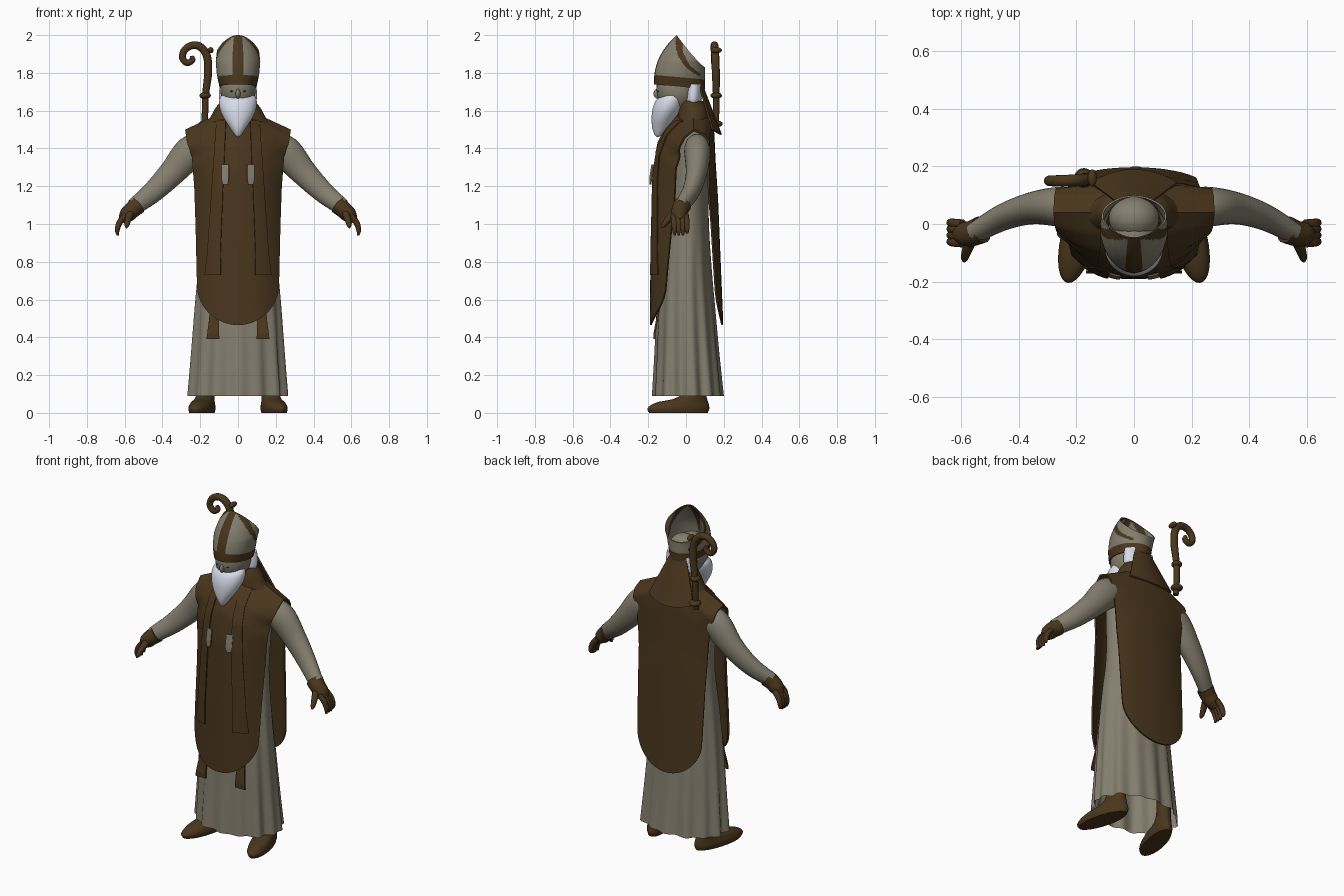
import bpy, bmesh, math
from mathutils import Vector, Matrix

if "Cube" in bpy.data.objects:
    bpy.data.objects.remove(bpy.data.objects["Cube"], do_unlink=True)


def material(name, rgb):
    m = bpy.data.materials.new(name)
    m.use_nodes = True
    m.diffuse_color = (*rgb, 1)
    bsdf = next(n for n in m.node_tree.nodes if n.type == 'BSDF_PRINCIPLED')
    bsdf.inputs["Base Color"].default_value = (*rgb, 1)
    return m


BROWN = material("brown cloth", (0.068, 0.037, 0.012))
LINEN = material("pale linen", (0.23, 0.21, 0.157))
WHITE = material("white hair", (0.69, 0.72, 0.81))


def finish(name, bm, mats, angle=50):
    bmesh.ops.remove_doubles(bm, verts=bm.verts, dist=1e-5)
    bmesh.ops.recalc_face_normals(bm, faces=bm.faces)
    me = bpy.data.meshes.new(name)
    bm.to_mesh(me)
    bm.free()
    for m in mats:
        me.materials.append(m)
    me.shade_smooth()
    me.set_sharp_from_angle(angle=math.radians(angle))
    ob = bpy.data.objects.new(name, me)
    bpy.context.collection.objects.link(ob)
    return ob


def grid(name, f, nu, nv, mats, ring=False, caps=False, thick=0, rule=None):
    """Surface from f(u, v) with u and v in 0..1; ring closes it along u."""
    bm = bmesh.new()
    cols = nu if ring else nu + 1
    rows = [[bm.verts.new(f(i / nu, j / nv)) for i in range(cols)]
            for j in range(nv + 1)]
    for j in range(nv):
        for i in range(nu):
            k = (i + 1) % cols
            face = bm.faces.new((rows[j][i], rows[j][k], rows[j + 1][k], rows[j + 1][i]))
            if rule:
                face.material_index = rule((i + .5) / nu, (j + .5) / nv)
    if caps:
        bm.faces.new(rows[0][::-1])
        bm.faces.new(rows[-1])
    if thick:
        bmesh.ops.recalc_face_normals(bm, faces=bm.faces)
        bmesh.ops.solidify(bm, geom=bm.faces[:], thickness=thick)
    return finish(name, bm, mats)


def table(t, x):
    """Linear look-up in a list of (position, value) pairs."""
    if x <= t[0][0]:
        return t[0][1]
    for (a, p), (b, q) in zip(t, t[1:]):
        if x <= b:
            return p + (q - p) * (x - a) / (b - a)
    return t[-1][1]


def smooth(pts, v):
    """Catmull-Rom point at v along a list of tuples."""
    p = [Vector(q) for q in pts]
    s = v * (len(p) - 1)
    i = min(int(s), len(p) - 2)
    t = s - i
    b, c = p[i], p[i + 1]
    a = p[i - 1] if i else b * 2 - c
    d = p[i + 2] if i + 2 < len(p) else c * 2 - b
    return (b * 2 + (c - a) * t + (a * 2 - b * 5 + c * 4 - d) * t * t
            + (b * 3 - a - c * 3 + d) * t ** 3) / 2


def loft(name, rings, mat, nu=40, nv=24, pleat=lambda a, z: 1, place=lambda p: p, caps=True):
    """Stacked ellipses given as (z, centre y, radius x, radius y)."""
    def f(u, v):
        z, cy, rx, ry = smooth(rings, v)
        a = u * math.tau
        k = pleat(a, z)
        return place(Vector((rx * k * math.sin(a), cy - ry * k * math.cos(a), z)))
    return grid(name, f, nu, nv, [mat], ring=True, caps=caps)


def sweep(name, pts, mat, side=1, nu=16, nv=16, depth=1):
    """Tube through (x, y, z, radius) points; depth scales its width along y."""
    def f(u, v):
        p = smooth(pts, v)
        t = (smooth(pts, min(1, v + .01)) - smooth(pts, max(0, v - .01))).to_3d().normalized()
        n = Vector((0, 1, 0)).cross(t).normalized()
        a = u * math.tau
        q = p.to_3d() + (n * math.cos(a) + t.cross(n) * math.sin(a) * depth) * p[3]
        return Vector((q.x * side, q.y, q.z))
    return grid(name, f, nu, nv, [mat], ring=True, caps=True)


def ball(name, centre, radii, mat):
    bm = bmesh.new()
    bmesh.ops.create_uvsphere(bm, u_segments=28, v_segments=18, radius=1,
                              matrix=Matrix.Translation(centre) @ Matrix.Diagonal((*radii, 1)))
    return finish(name, bm, [mat])


# Pleated robe, open at the hem
loft("robe", [(.09, .01, .262, .183), (.3, .005, .247, .168), (.55, 0, .23, .152),
              (.8, 0, .209, .132), (1.05, .01, .188, .11), (1.3, .02, .2, .105),
              (1.45, .03, .2, .08), (1.53, .04, .14, .05)], LINEN, 140, 30,
     lambda a, z: 1 + max(0, 1 - z) * (.045 * math.cos(14 * a) + .025 * math.sin(9 * a)),
     caps=False)

# Chasuble: front and back panels meeting along the shoulders
WIDTH = [(.47, .205), (.7, .218), (1, .225), (1.2, .232), (1.36, .245), (1.43, .27), (1.5, .28)]
FRONT = [(0, .04), (.04, -.035), (.1, -.1), (.2, -.152), (.35, -.176), (.7, -.187), (1.2, -.192)]
BACK = [(0, .04), (.02, .1), (.06, .135), (.15, .15), (.3, .157), (.5, .17), (1.15, .197)]
CURL = [(0, 0), (.15, .09), (.35, .115), (.7, .09), (1.2, .05)]


def panel_y(s, z, back=False):
    d = 1.63 - .13 * abs(s) - z
    bend = table(CURL, d) * abs(s) ** 2.5
    return table(BACK, d) - bend * .3 if back else table(FRONT, d) + bend


for label, back in (("front", False), ("back", True)):
    def panel(u, v):
        s = math.sin((u - .5) * math.pi)
        low = .66 - .195 * math.sqrt(max(0, 1 - s * s))
        z = low + (1.63 - .13 * abs(s) - low) * math.sin(v * math.pi / 2)
        return Vector((s * table(WIDTH, z), panel_y(s, z, back), z))
    grid("chasuble_" + label, panel, 40, 40, [BROWN], thick=.01)


# Stole ends, patches and hanging bands
def strip(name, side, z0, z1, centre, half, depth, mat, thick):
    def f(u, v):
        z = z0 + (z1 - z0) * v
        x = table(centre, z) + (u * 2 - 1) * table(half, z)
        return Vector((x * side, depth(x, z), z))
    grid(name, f, 6, 30, [mat], thick=thick)


def over_panel(lift):
    return lambda x, z: panel_y(x / table(WIDTH, z), z) - lift


for side, tag in ((1, "left"), (-1, "right")):
    strip("stole_" + tag, side, .73, 1.55, [(.73, .135), (1.1, .115), (1.55, .09)],
          [(.73, .043), (.85, .035), (1.55, .025)], over_panel(.011), BROWN, .006)
    strip("patch_" + tag, side, 1.21, 1.315, [(1.2, .068)], [(1.21, .013), (1.235, .019)],
          over_panel(.019), LINEN, .005)
    strip("lower_band_" + tag, side, .39, .62, [(.39, .133), (.62, .12)],
          [(.39, .034), (.5, .026)], lambda x, z: -.172 + max(0, z - .42) * .18, BROWN, .01)

# Arms, gloves and shoes
for side, tag in ((1, "left"), (-1, "right")):
    sweep("sleeve_" + tag, [(.18, .055, 1.4, .075), (.25, .06, 1.38, .087),
                            (.35, .055, 1.27, .07), (.45, .025, 1.17, .057),
                            (.55, -.028, 1.09, .045)], LINEN, side, 28, 24, .8)
    sweep("glove_" + tag, [(.53, -.02, 1.1, .048), (.56, -.032, 1.075, .045),
                           (.59, -.035, 1.045, .041), (.615, -.033, 1.015, .022)], BROWN, side)
    for i in range(4):
        y = -.066 + i * .022
        sweep(f"finger_{tag}_{i + 1}", [(.595, y, 1.045, .016), (.626, y + .003, 1.01, .016),
                                        (.639, y + .005, .97, .013),
                                        (.637, y + .006, .94 + .01 * (i == 3), .006)],
              BROWN, side, 10, 8)
    sweep("thumb_" + tag, [(.565, -.05, 1.065, .022), (.58, -.09, 1.03, .018),
                           (.588, -.118, .995, .013), (.59, -.13, .98, .005)], BROWN, side, 10, 8)
    loft("shoe_" + tag, [(0, -.04, .058, .155), (.025, -.04, .063, .164), (.055, -.02, .056, .138),
                         (.08, .03, .048, .08), (.14, .05, .042, .052), (.3, .05, .04, .05)],
         BROWN, 32, 16, place=lambda p: Vector((side * (.182 + p.x - p.y * .22), p.y, p.z)))

# Collar and the cloth hanging behind the head
loft("collar", [(1.5, .04, .2, .08), (1.56, .04, .15, .085), (1.61, .04, .122, .08),
                (1.65, .03, .09, .06)], BROWN)


def veil(u, v):
    s = u * 2 - 1
    z = 1.735 - v * (.235 + .025 * (1 - s * s))
    y = .09 + .1 * v - (.015 + .03 * v) * s * s
    return Vector((s * (.055 + .095 * v), y, z))


grid("neck_veil", veil, 20, 14, [BROWN], thick=.01)

# Head, hair and beard
ball("head", (0, -.045, 1.715), (.094, .112, .12), LINEN)
ball("crown", (0, .02, 1.765), (.088, .076, .085), LINEN)
ball("nose", (0, -.15, 1.69), (.013, .022, .026), LINEN)
loft("hair", [(1.63, .035, .088, .035), (1.66, .038, .099, .046), (1.7, .04, .1, .047),
              (1.74, .04, .095, .045)], WHITE)
for side, tag in ((1, "left"), (-1, "right")):
    ball("eye_" + tag, (side * .03, -.147, 1.703), (.013, .004, .004), BROWN)
loft("beard", [(1.68, -.075, .088, .05), (1.655, -.085, .099, .074), (1.61, -.1, .096, .077),
               (1.56, -.12, .075, .062), (1.51, -.135, .043, .044), (1.475, -.145, .02, .022),
               (1.46, -.15, .004, .005)], WHITE)

# Mitre: open shell with a tall front, brown band, stripe and slanting side trim
RADIUS = [(1.72, .097), (1.79, .112), (1.86, .118), (1.92, .111), (2, .085)]


def mitre(u, v):
    a = u * math.tau
    c = math.cos(a)
    rise = ((1 + c) / 2) ** 1.1
    base = 1.727 + .012 * c
    top = 1.83 + .17 * rise
    z = base + .25 * v if v <= .2 else base + .05 + (top - base - .05) * (v - .2) / .8
    lean = .12 * rise * v ** 2.4
    return Vector((table(RADIUS, z) * math.sin(a), -.035 - .135 * c + lean, z))


def mitre_colour(u, v):
    c = math.cos(u * math.tau)
    trim = c > -.8 and abs(v - .72 - .36 * c) < .085
    return 1 if v < .2 or trim or min(u, 1 - u) < .04 else 0


grid("mitre", mitre, 100, 40, [LINEN, BROWN], ring=True, thick=.006, rule=mitre_colour)

# Crook carried on the back
sweep("crook", [(-.175, .15, 1.49, .016), (-.175, .158, 1.56, .017), (-.172, .16, 1.68, .018),
                (-.158, .158, 1.8, .021), (-.165, .155, 1.89, .021), (-.2, .152, 1.938, .021),
                (-.245, .15, 1.945, .02), (-.283, .15, 1.92, .019), (-.294, .15, 1.88, .018),
                (-.27, .15, 1.853, .017), (-.242, .15, 1.868, .016), (-.245, .15, 1.89, .01)],
      BROWN, 1, 16, 66)
for name, z, r in (("lower_knob", 1.53, .034), ("upper_knob", 1.68, .03)):
    ball(name, (-.174, .16, z), (r, r, .018), BROWN)
ball("crook_stub", (-.145, .16, 1.92), (.016, .03, .016), BROWN)
